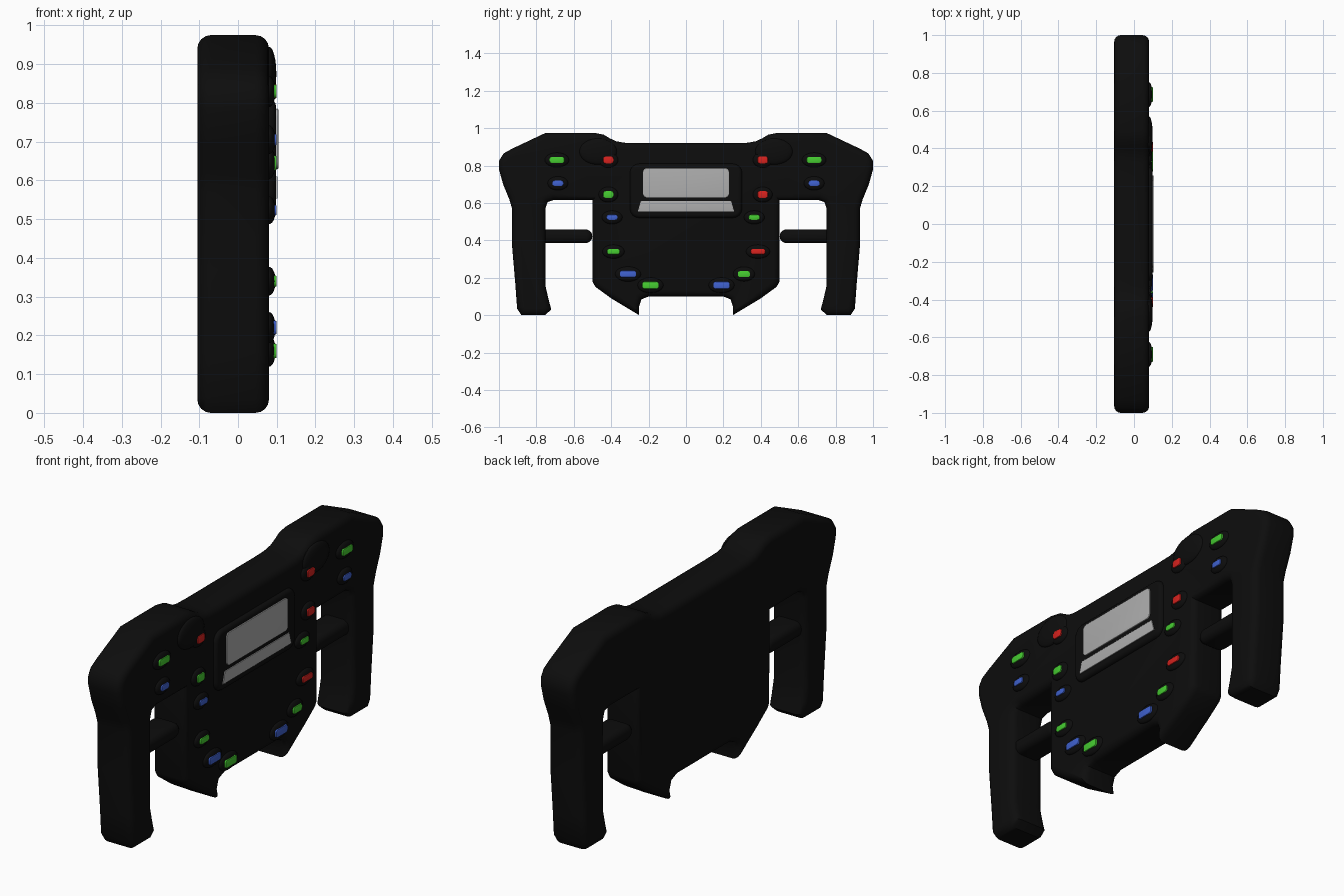
import bpy, bmesh, math
from mathutils import Matrix, Vector

if "Cube" in bpy.data.objects:
    bpy.data.objects.remove(bpy.data.objects["Cube"])

def mat(name, c):
    m = bpy.data.materials.new(name)
    m.diffuse_color = (*c, 1)
    m.use_nodes = True
    m.node_tree.nodes["Principled BSDF"].inputs["Base Color"].default_value = m.diffuse_color
    return m

BLACK = mat("matte black", (0.004, 0.004, 0.004))
GREY = mat("screen grey", (0.42, 0.42, 0.42))
GREEN = mat("button green", (0.06, 0.60, 0.03))
BLUE = mat("button blue", (0.05, 0.12, 0.62))
RED = mat("button red", (0.68, 0.016, 0.013))

def finish(name, bm, material):
    bmesh.ops.recalc_face_normals(bm, faces=bm.faces[:])
    me = bpy.data.meshes.new(name)
    bm.to_mesh(me)
    bm.free()
    me.materials.append(material)
    ob = bpy.data.objects.new(name, me)
    bpy.context.collection.objects.link(ob)
    bpy.ops.object.select_all(action='DESELECT')
    ob.select_set(True)
    bpy.context.view_layer.objects.active = ob
    bpy.ops.object.shade_smooth_by_angle(angle=math.radians(35))
    return ob

def inset(pts, d):
    """Move a clockwise (y, z) outline inwards by about d."""
    out = []
    for i, p in enumerate(pts):
        a = (p - pts[i - 1]).normalized()
        b = (pts[(i + 1) % len(pts)] - p).normalized()
        n = Vector((a.y, -a.x)) + Vector((b.y, -b.x))
        n.normalize()
        k = min(1.25, 1 / max(0.1, n.dot(Vector((a.y, -a.x)))))
        out.append(p + n * d * k)
    return out

def slab(name, pts, x0, x1, r, material, steps=4, round_back=True):
    """Extrude a clockwise (y, z) outline along x with rounded rims."""
    pts = [Vector(p) for p in pts]
    arc = [(r * (1 - math.cos(t)), r * (1 - math.sin(t)))
           for t in [math.pi / 2 * i / steps for i in range(steps + 1)]]
    back = [(x0 + dx, d) for d, dx in reversed(arc)] if round_back else [(x0, 0)]
    rings = back + [(x1 - dx, d) for d, dx in arc]
    bm = bmesh.new()
    loops = [[bm.verts.new((x, p.x, p.y)) for p in inset(pts, d)] for x, d in rings]
    n = len(pts)
    for a, b in zip(loops, loops[1:]):
        for i in range(n):
            j = (i + 1) % n
            bm.faces.new((a[i], a[j], b[j], b[i]))
    bm.faces.new(loops[0])
    bm.faces.new(loops[-1])
    return finish(name, bm, material)

def rounded_rect(y, z, w, h, r, n=4):
    pts = []
    for k, (sy, sz) in enumerate([(1, 1), (1, -1), (-1, -1), (-1, 1)]):
        for i in range(n + 1):
            t = math.pi / 2 - math.pi / 2 * (k + i / n)
            pts.append((y + sy * (w / 2 - r) + r * math.cos(t),
                        z + sz * (h / 2 - r) + r * math.sin(t)))
    return pts

# Main body: half outline from top centre down to bottom centre, then mirrored
half = [(.25, .92), (.33, .922), (.375, .93), (.41, .947), (.44, .965), (.49, .975),
        (.75, .975), (.93, .89), (.975, .865), (1.0, .825), (1.0, .78), (.978, .70),
        (.945, .62), (.93, .57), (.93, .37), (.912, .16), (.903, .035), (.88, 0),
        (.755, 0), (.72, .03), (.735, .085), (.75, .15), (.75, .575), (.74, .605),
        (.71, .615), (.5, .615), (.5, .18), (.485, .152), (.40, .09), (.25, 0),
        (.25, .05), (.238, .085), (.20, .1)]
slab("wheel_body", half + [(-y, z) for y, z in reversed(half)], -.105, .08, .035, BLACK)

# Side spokes between grips and centre
for s, side in ((1, "right"), (-1, "left")):
    slab(side + "_spoke", rounded_rect(s * .65, .422, .298, .074, .036),
         -.08, .055, .03, BLACK)

# Raised display housing, screen and indicator strip
slab("display_housing", rounded_rect(0, .665, .60, .29, .05), .05, .098, .018,
     BLACK, round_back=False)
slab("screen", rounded_rect(0, .707, .46, .156, .02), .097, .104, .002, GREY)
slab("indicator_strip", [(-.242, .61), (.242, .61), (.258, .553), (-.258, .553)],
     .097, .102, .001, GREY)

# Buttons: y, z, width, height, colour
buttons = [
    (-.69, .83, .08, .034, GREEN), (.685, .83, .08, .034, GREEN),
    (-.685, .705, .06, .03, BLUE), (.685, .705, .06, .03, BLUE),
    (-.415, .83, .055, .038, RED), (.41, .83, .055, .038, RED),
    (-.415, .645, .055, .038, GREEN), (.41, .645, .055, .038, RED),
    (-.395, .523, .06, .028, BLUE), (.365, .523, .06, .028, GREEN),
    (-.388, .34, .068, .03, GREEN), (.385, .34, .078, .03, RED),
    (-.31, .22, .088, .036, BLUE), (.31, .22, .066, .034, GREEN),
    (-.19, .16, .088, .038, GREEN), (.19, .16, .088, .038, BLUE)]

def dome(name, y, z, ry, rz, h):
    bm = bmesh.new()
    bmesh.ops.create_uvsphere(bm, u_segments=24, v_segments=12, radius=1,
        matrix=Matrix.Translation((.08, y, z)) @ Matrix.Diagonal((h, ry, rz, 1)))
    finish(name, bm, BLACK)

for i, (y, z, w, h, m) in enumerate(buttons):
    # soft black collar with a coloured cap
    dome(f"button_collar_{i}", y, z, w * .5 + .025, h * .5 + .022, .017)
    slab(f"button_{i}", rounded_rect(y, z, w, h, .012), .085, .1, .004, m, steps=2)

# Soft swellings at the upper shoulders
for s, side in ((1, "right"), (-1, "left")):
    dome(side + "_shoulder_swelling", s * .47, .875, .10, .07, .019)
